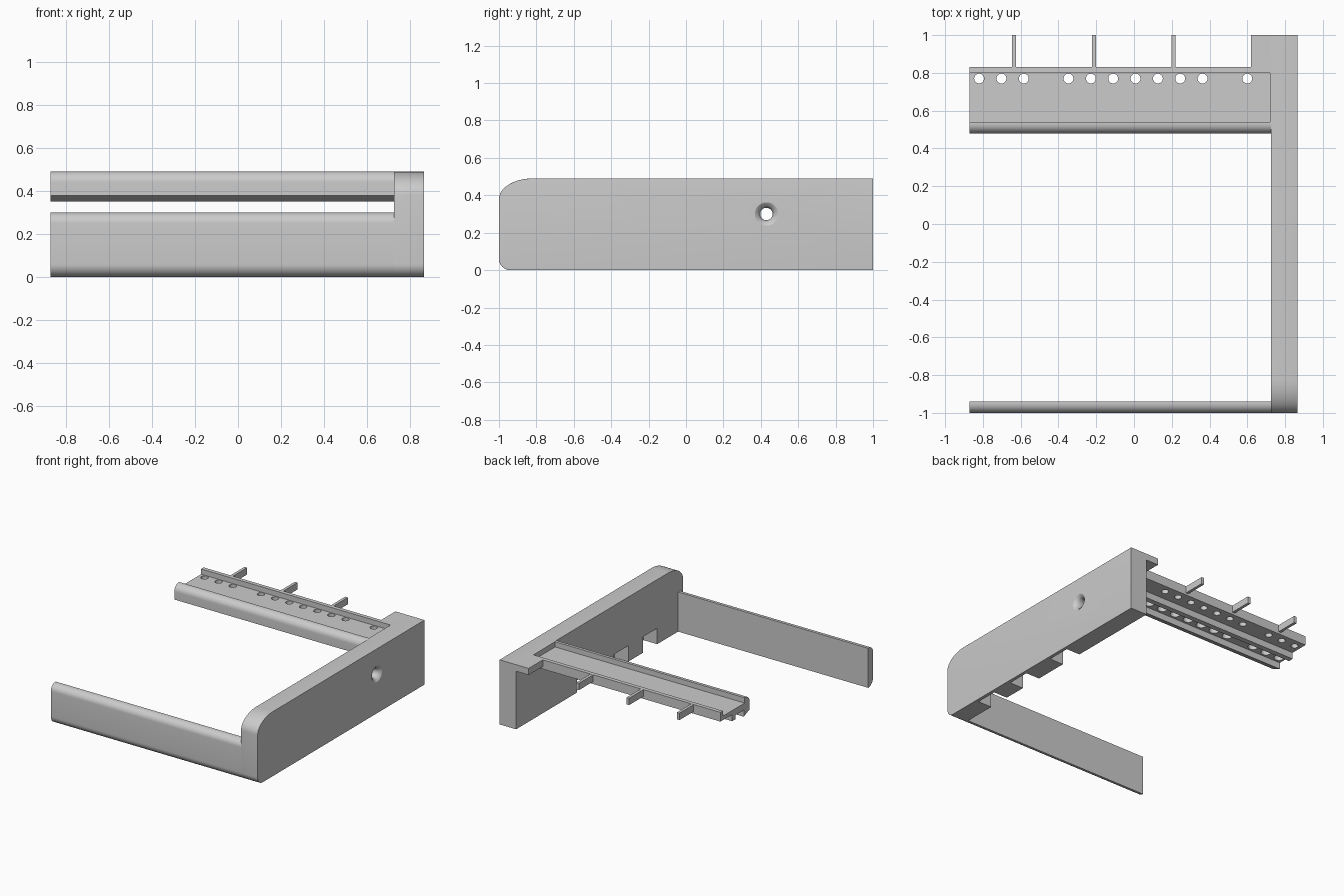
import bpy, bmesh
from math import sin, cos, pi, radians
from mathutils import Matrix

cube = bpy.data.objects.get("Cube")
if cube:
    bpy.data.objects.remove(cube, do_unlink=True)

grey = bpy.data.materials.new("plain_grey")
grey.use_nodes = True
GREY = (0.6, 0.6, 0.6, 1)
grey.diffuse_color = GREY
grey.node_tree.nodes["Principled BSDF"].inputs["Base Color"].default_value = GREY


def make(name, bm):
    bmesh.ops.recalc_face_normals(bm, faces=bm.faces)
    me = bpy.data.meshes.new(name)
    bm.to_mesh(me)
    bm.free()
    ob = bpy.data.objects.new(name, me)
    bpy.context.collection.objects.link(ob)
    me.materials.append(grey)
    return ob


def arc(cy, cz, ry, rz, a0, a1, n=10):
    """Elliptical arc in the side plane, angles in degrees."""
    angles = [radians(a0 + (a1 - a0) * i / n) for i in range(n + 1)]
    return [(cy + ry * cos(a), cz + rz * sin(a)) for a in angles]


def extrude_x(profile, x0, x1):
    """Solid made by sweeping a (y, z) profile along x."""
    bm = bmesh.new()
    face = bm.faces.new([bm.verts.new((x0, y, z)) for y, z in profile])
    res = bmesh.ops.extrude_face_region(bm, geom=[face], use_keep_orig=True)
    moved = [g for g in res["geom"] if isinstance(g, bmesh.types.BMVert)]
    bmesh.ops.translate(bm, verts=moved, vec=(x1 - x0, 0, 0))
    bmesh.ops.recalc_face_normals(bm, faces=bm.faces)
    return bm


def add_box(bm, x, y, z):
    size = [b - a for a, b in (x, y, z)]
    mid = [(a + b) / 2 for a, b in (x, y, z)]
    bmesh.ops.create_cube(bm, size=1, matrix=Matrix.Translation(mid) @ Matrix.Diagonal((*size, 1)))


def add_peg(bm, x, y, z0, z1, r):
    bmesh.ops.create_cone(bm, cap_ends=True, segments=28, radius1=r, radius2=r, depth=z1 - z0,
                          matrix=Matrix.Translation((x, y, (z0 + z1) / 2)))


def cut(ob, bm):
    """Subtract the cutter mesh from the object and bake the result."""
    cutter = make("cutter", bm)
    cutter.hide_render = True
    mod = ob.modifiers.new("cut", "BOOLEAN")
    mod.operation, mod.solver, mod.object = "DIFFERENCE", "EXACT", cutter
    bpy.context.view_layer.update()
    deps = bpy.context.evaluated_depsgraph_get()
    me = bpy.data.meshes.new_from_object(ob.evaluated_get(deps))
    ob.modifiers.clear()
    ob.data = me
    bpy.data.objects.remove(cutter, do_unlink=True)


def smooth(ob):
    bpy.ops.object.select_all(action="DESELECT")
    ob.select_set(True)
    bpy.context.view_layer.objects.active = ob
    bpy.ops.object.shade_smooth_by_angle(angle=radians(30))


TOP, BACK = 0.49, 1.0
IN, OUT = 0.725, 0.865
LEFT_END = -0.87

# Side wall: rounded front corners, soft rim, square at the back
profile = [(BACK, 0), (BACK, TOP)]
profile += arc(-0.82, 0.38, 0.18, 0.11, 90, 180)
profile += arc(-0.94, 0.06, 0.06, 0.06, 180, 270)
bm = extrude_x(profile, IN, OUT)
rim = []
for e in bm.edges:
    a, b = e.verts
    mid = (a.co + b.co) / 2
    along_rim = abs(a.co.x - b.co.x) < 0.001
    at_back = mid.y > 0.99
    inner_bottom = mid.x < 0.8 and mid.z < 0.001
    if along_rim and not at_back and not inner_bottom:
        rim.append(e)
bmesh.ops.bevel(bm, geom=rim, offset=0.048, offset_type="OFFSET", segments=6,
                profile=0.5, affect="EDGES", clamp_overlap=True)
wall = make("side_wall", bm)

# Notches along the inner foot of the wall
bm = bmesh.new()
for y in ((-0.69, -0.52), (-0.345, -0.17), (0.09, 0.27)):
    add_box(bm, (0.6, 0.84), y, (-0.1, 0.12))
cut(wall, bm)

# Flared hole through the wall
bm = bmesh.new()
rings = []
for x, r in ((0.6, 0.033), (0.82, 0.033), (0.84, 0.037), (0.855, 0.046), (0.866, 0.064), (0.9, 0.064)):
    rings.append([bm.verts.new((x, 0.43 + r * cos(2 * pi * i / 32), 0.30 + r * sin(2 * pi * i / 32)))
                  for i in range(32)])
for lo, hi in zip(rings, rings[1:]):
    for i in range(32):
        j = (i + 1) % 32
        bm.faces.new((lo[i], lo[j], hi[j], hi[i]))
bm.faces.new(rings[0])
bm.faces.new(rings[-1])
cut(wall, bm)

# Front panel with rounded outer edges
profile = [(-0.94, 0), (-0.94, 0.30)]
profile += arc(-0.95, 0.25, 0.05, 0.05, 90, 180)
profile += arc(-0.94, 0.06, 0.06, 0.06, 180, 270)[:-1]
panel = make("front_panel", extrude_x(profile, LEFT_END, 0.79))

# Rear rail: rounded lip in front, ribs and grooves underneath
profile = [(0.48, 0.38)] + arc(0.53, 0.44, 0.05, 0.05, 180, 90)
profile += [(0.83, TOP), (0.83, 0.42), (0.69, 0.42), (0.69, 0.37),
            (0.65, 0.37), (0.65, 0.40), (0.55, 0.40), (0.55, 0.35)]
rail = make("rear_rail", extrude_x(profile, LEFT_END, 0.79))

# Sunken tray on top of the rail
bm = bmesh.new()
add_box(bm, (-1, 0.72), (0.54, 0.80), (0.45, 0.6))
cut(rail, bm)

# Small through holes, with larger blind sockets beside them underneath
bm = bmesh.new()
for step in (0, 1, 2, 4, 5, 6, 7, 8, 9, 10, 12):
    x = -0.82 + step * 0.1183
    add_peg(bm, x, 0.77, 0.3, 0.6, 0.026)
    add_peg(bm, x, 0.60, 0.3, 0.435, 0.036)
cut(rail, bm)

# Corner flange joining the wall at the back
bm = bmesh.new()
add_box(bm, (0.62, 0.80), (0.825, BACK), (0.44, TOP))
make("corner_flange", bm)

# Thin tabs sticking out behind the rail
for i, x in enumerate((-0.635, -0.212, 0.21)):
    bm = bmesh.new()
    add_box(bm, (x - 0.011, x + 0.011), (0.82, BACK), (0.437, TOP - 0.001))
    make(f"rear_tab_{i + 1}", bm)

for ob in (wall, panel, rail):
    smooth(ob)
